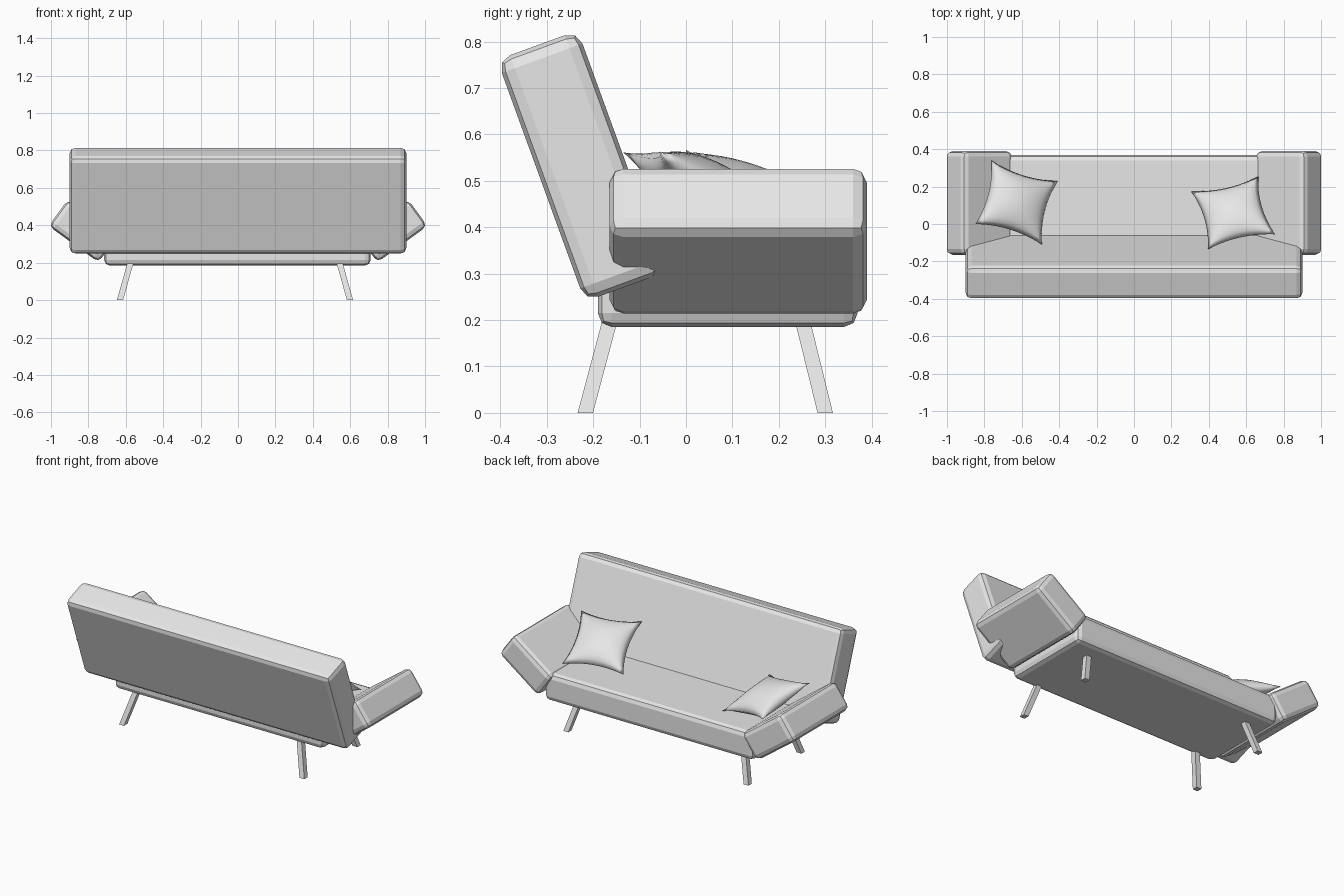
import bpy, bmesh
from math import radians
from mathutils import Matrix, Vector

cube = bpy.data.objects.get("Cube")
if cube:
    bpy.data.objects.remove(cube, do_unlink=True)

grey = bpy.data.materials.new("light_grey")
grey.use_nodes = True
grey.diffuse_color = (0.8, 0.8, 0.8, 1)
grey.node_tree.nodes["Principled BSDF"].inputs["Base Color"].default_value = (0.8, 0.8, 0.8, 1)


def add_object(name, bm, smooth=False):
    bmesh.ops.recalc_face_normals(bm, faces=bm.faces)
    for f in bm.faces:
        f.smooth = smooth
    mesh = bpy.data.meshes.new(name)
    bm.to_mesh(mesh)
    bm.free()
    mesh.materials.append(grey)
    obj = bpy.data.objects.new(name, mesh)
    bpy.context.collection.objects.link(obj)
    return obj


def padded_box(name, size, location, rotation=(0, 0, 0)):
    """Upholstered block with rounded edges."""
    bm = bmesh.new()
    bmesh.ops.create_cube(bm, size=1)
    bmesh.ops.scale(bm, vec=size, verts=bm.verts)
    obj = add_object(name, bm)
    obj.location = location
    obj.rotation_euler = rotation
    bevel = obj.modifiers.new("rounded_edges", "BEVEL")
    bevel.width = 0.03
    bevel.segments = 2
    return obj


def splayed_leg(name, top, foot, width=0.033):
    """Square leg, slanted between a top and a foot point."""
    bm = bmesh.new()
    bmesh.ops.create_cube(bm, size=1)
    for v in bm.verts:
        end = Vector(top if v.co.z > 0 else foot)
        v.co = end + Vector((v.co.x * width, v.co.y * width, 0))
    return add_object(name, bm)


def pillow(name, corners, puff=0.065, pinch=0.15):
    """Puffed square with pinched sides, fitted to four corners."""
    a, b, c, d = (Vector(p) for p in corners)
    centre = (a + b + c + d) / 4
    u, v = (b + c - a - d) / 4, (c + d - a - b) / 4
    n = u.cross(v).normalized()
    bm = bmesh.new()
    for side in (-1, 1):
        grid = bmesh.ops.create_grid(bm, x_segments=16, y_segments=16, size=1)
        for vert in grid["verts"]:
            s, t = vert.co.x, vert.co.y
            es, et = max(0, 1 - s * s), max(0, 1 - t * t)
            vert.co = (centre + u * s * (1 - pinch * et) + v * t * (1 - pinch * es)
                       + n * side * puff * (es * et) ** 0.6)
    bmesh.ops.remove_doubles(bm, verts=bm.verts, dist=0.0005)
    return add_object(name, bm, smooth=True)


# Seat and reclined backrest
padded_box("seat", (1.425, 0.56, 0.17), (-0.003, 0.09, 0.27))
padded_box("backrest", (1.8, 0.185, 0.554), (0, -0.2255, 0.532), (radians(20), 0, 0))

# Armrests tilted outward, and splayed legs
for side, label in ((1, "left"), (-1, "right")):
    padded_box(label + "_armrest", (0.33, 0.555, 0.175),
               (side * 0.8275, 0.1125, 0.37), (0, radians(-36 * side), 0))
    for place, top_y, foot_y in (("front", -0.165, -0.217), ("rear", 0.252, 0.3)):
        splayed_leg(f"{label}_{place}_leg",
                    (side * 0.56 - 0.016, top_y, 0.195),
                    (side * 0.615 - 0.016, foot_y, 0))

# Loose pillows
pillow("left_pillow", ((0.67, 0.26, 0.377), (0.75, -0.06, 0.565),
                       (0.40, -0.13, 0.56), (0.30, 0.17, 0.377)))
pillow("right_pillow", ((-0.76, 0.34, 0.45), (-0.41, 0.23, 0.363),
                        (-0.49, -0.11, 0.483), (-0.85, 0.0, 0.565)))
